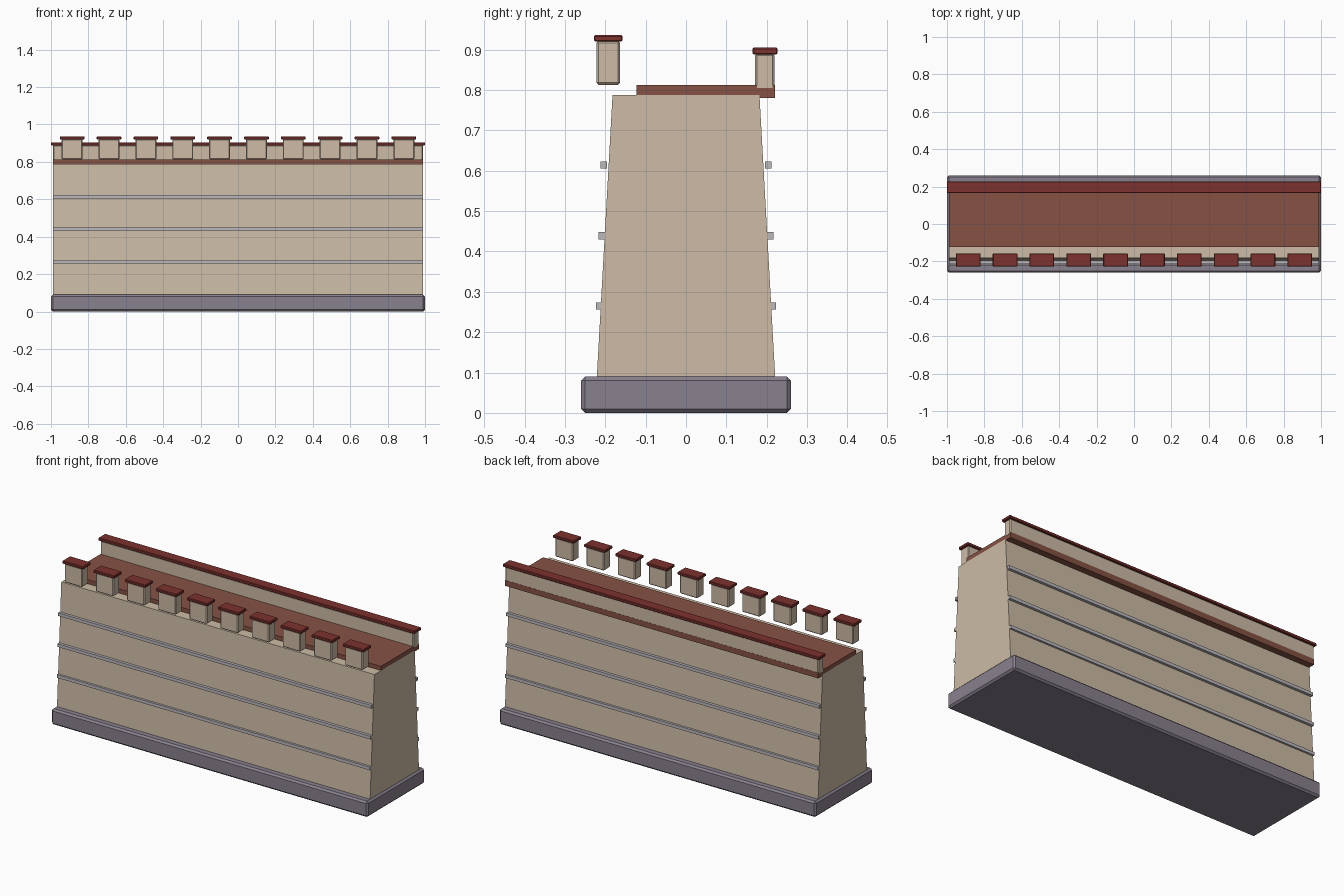
import bpy, bmesh

if "Cube" in bpy.data.objects:
    bpy.data.objects.remove(bpy.data.objects["Cube"])


def material(name, rgb):
    m = bpy.data.materials.new(name)
    m.diffuse_color = (*rgb, 1)
    m.use_nodes = True
    m.node_tree.nodes["Principled BSDF"].inputs["Base Color"].default_value = m.diffuse_color
    return m


STONE = material("sandstone", (0.61, 0.50, 0.38))
PLINTH = material("purple grey stone", (0.25, 0.22, 0.27))
TRIM = material("light grey trim", (0.50, 0.48, 0.50))
DECK = material("brown walkway", (0.24, 0.085, 0.058))
CAP = material("dark red cap", (0.205, 0.032, 0.027))


def box(name, x, y, z, mat, bevel=0.0, top_y=None):
    """Box from (min, max) ranges; top_y gives a different depth range at the top."""
    bm = bmesh.new()
    bmesh.ops.create_cube(bm, size=1)
    for v in bm.verts:
        i, j, k = (int(c > 0) for c in v.co)
        yr = top_y if top_y and k else y
        v.co = (x[i], yr[j], z[k])
    if bevel:
        bmesh.ops.bevel(bm, geom=bm.edges[:], offset=bevel, segments=1,
                        affect='EDGES', profile=0.5)
    mesh = bpy.data.meshes.new(name)
    bm.to_mesh(mesh)
    bm.free()
    mesh.materials.append(mat)
    obj = bpy.data.objects.new(name, mesh)
    bpy.context.collection.objects.link(obj)
    return obj


# Plinth and tapered wall
box("plinth", (-1, 1), (-0.26, 0.26), (0, 0.09), PLINTH, 0.01)
box("wall", (-0.99, 0.99), (-0.222, 0.222), (0.07, 0.788), STONE, top_y=(-0.182, 0.182))

# Horizontal trim bands on both long sides
for n, (yc, zc) in enumerate([(0.215, 0.265), (0.209, 0.439), (0.204, 0.614)]):
    for side, s in (("front", -1), ("back", 1)):
        box(f"{side}_band_{n + 1}", (-0.99, 0.99),
            (s * yc - 0.008, s * yc + 0.008), (zc - 0.009, zc + 0.009), TRIM)

# Walkway on top, overhanging at the back
box("walkway", (-0.9895, 0.9895), (-0.123, 0.22), (0.78, 0.812), DECK)

# Continuous back parapet
box("back_parapet", (-0.99, 0.99), (0.171, 0.219), (0.80, 0.89), STONE, 0.005)
box("back_parapet_cap", (-1, 1), (0.165, 0.227), (0.888, 0.905), CAP, 0.003)

# Row of front merlons with caps
COUNT, STEP = 10, 0.197
for n in range(COUNT):
    x = (n - (COUNT - 1) / 2) * STEP
    box(f"merlon_{n + 1}", (x - 0.056, x + 0.056), (-0.222, -0.163), (0.813, 0.922), STONE, 0.005)
    box(f"merlon_cap_{n + 1}", (x - 0.066, x + 0.066), (-0.228, -0.157), (0.92, 0.936), CAP, 0.003)
